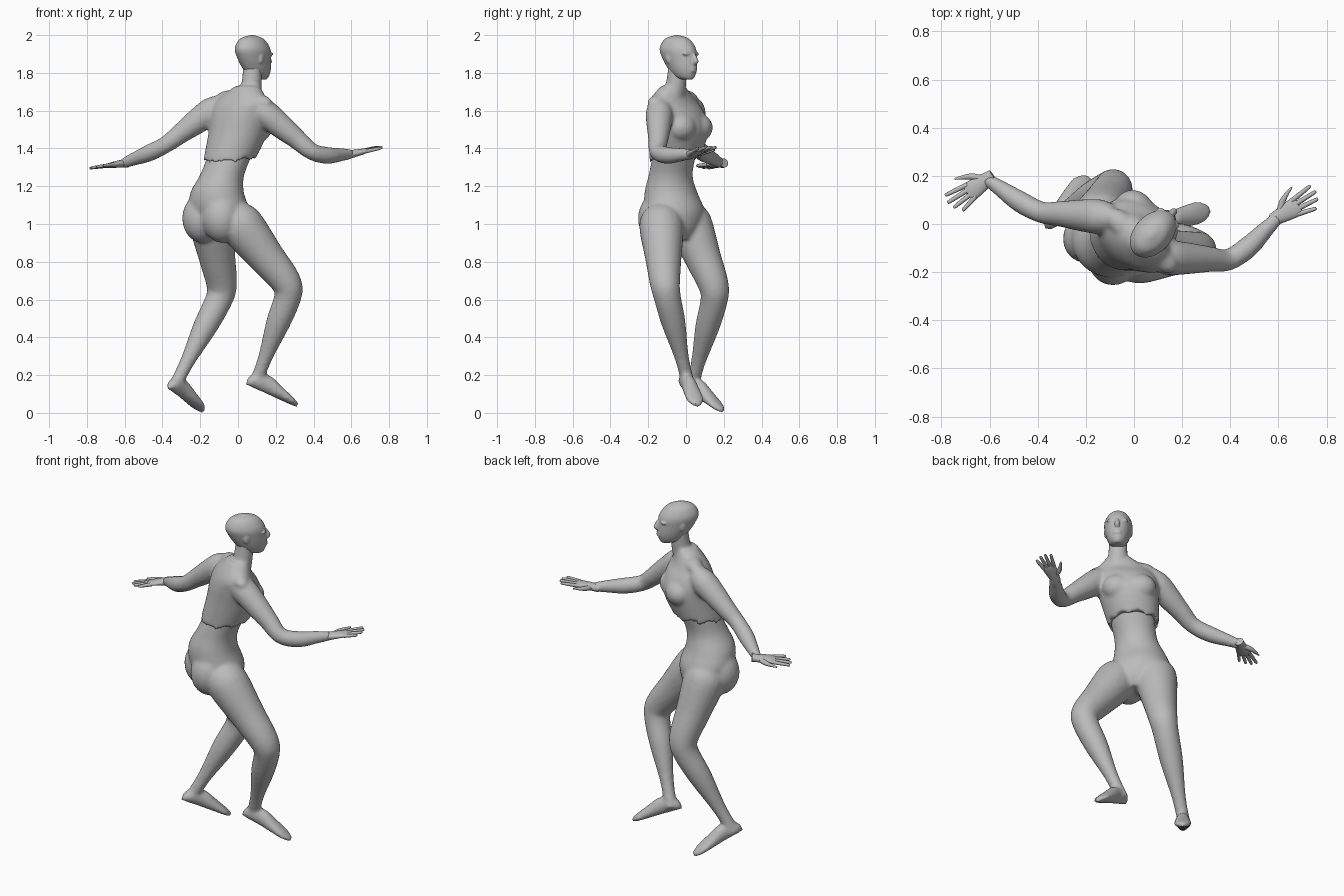
import bpy
import bmesh
import math
from mathutils import Vector, Matrix

if "Cube" in bpy.data.objects:
    bpy.data.objects.remove(bpy.data.objects["Cube"], do_unlink=True)

# one plain grey for the whole figure
colour = (0.5, 0.5, 0.5, 1)
grey = bpy.data.materials.new("plain grey")
grey.use_nodes = True
grey.diffuse_color = colour
grey.node_tree.nodes["Principled BSDF"].inputs["Base Color"].default_value = colour

# directions of the twisted body and the turned head
UP = Vector((0, 0, 1))
RIGHT = Vector((0.76, -0.65, 0)).normalized()
FRONT = UP.cross(RIGHT)
FACE = Vector((0.68, 0.73, 0)).normalized()
FACE_RIGHT = FACE.cross(UP)


def finish(name, bm):
    bmesh.ops.recalc_face_normals(bm, faces=bm.faces)
    mesh = bpy.data.meshes.new(name)
    bm.to_mesh(mesh)
    bm.free()
    mesh.materials.append(grey)
    obj = bpy.data.objects.new(name, mesh)
    bpy.context.collection.objects.link(obj)
    bpy.ops.object.select_all(action="DESELECT")
    obj.select_set(True)
    bpy.context.view_layer.objects.active = obj
    bpy.ops.object.shade_smooth_by_angle(angle=math.radians(50))
    return obj


def fuse(name, parts, voxel, softness):
    """Join overlapping parts and melt them into one skin."""
    bpy.ops.object.select_all(action="DESELECT")
    for part in parts:
        part.select_set(True)
    bpy.context.view_layer.objects.active = parts[0]
    bpy.ops.object.join()
    parts[0].name = name
    skin = parts[0].modifiers.new("skin", "REMESH")
    skin.mode = "VOXEL"
    skin.voxel_size = voxel
    skin.use_smooth_shade = True
    soften = parts[0].modifiers.new("soften", "SMOOTH")
    soften.iterations = softness


def smooth_rows(rows, steps=4):
    """Curve through all rows, blending centres and radii alike."""
    result = []
    last = len(rows) - 1
    for i in range(last):
        before, start, end, after = (rows[max(0, min(last, i + k))] for k in (-1, 0, 1, 2))
        for k in range(steps):
            t = k / steps
            result.append(start.lerp(end, t * t * (3 - 2 * t)) + (end - before) * t * (1 - t) ** 2 / 2
                          - (after - start) * t * t * (1 - t) / 2)
    return result + [rows[-1]]


def loft(name, rows, side, axis=None, sides=20):
    """Skin elliptical rings given as (centre, side radius, depth radius)."""
    rows = smooth_rows([Vector((*centre, wide, deep)) for centre, wide, deep in rows])
    centres = [Vector(row[:3]) for row in rows]
    bm = bmesh.new()
    rings = []
    for i, (centre, row) in enumerate(zip(centres, rows)):
        ahead = centres[min(i + 1, len(rows) - 1)]
        behind = centres[max(i - 1, 0)]
        along = axis or (ahead - behind).normalized()
        u = (side - along * side.dot(along)).normalized() * row[3]
        v = along.cross(u).normalized() * row[4]
        angles = [math.tau * k / sides for k in range(sides)]
        rings.append([bm.verts.new(centre + u * math.cos(a) + v * math.sin(a)) for a in angles])
    for low, high in zip(rings, rings[1:]):
        for k in range(sides):
            bm.faces.new((low[k - 1], low[k], high[k], high[k - 1]))
    bm.faces.new(rings[0])
    bm.faces.new(rings[-1])
    return finish(name, bm)


def blob(name, centre, radii, right, front):
    """Ellipsoid measured along the right, front and up directions."""
    turn = Matrix((right, front, UP)).transposed().to_4x4()
    bm = bmesh.new()
    bmesh.ops.create_uvsphere(bm, u_segments=20, v_segments=12, radius=1,
                              matrix=Matrix.Translation(centre) @ turn @ Matrix.Diagonal((*radii, 1)))
    return finish(name, bm)


def limb(name, joints, profile, side):
    """Round limb through three joints; profile gives (place, radius), the middle joint at 1."""
    first, middle, last = map(Vector, joints)
    rows = []
    for place, radius in profile:
        if place < 1:
            centre = first + (middle - first) * place
        else:
            centre = middle + (last - middle) * (place - 1)
        rows.append((centre, radius, radius))
    return loft(name, rows, side)


def foot(name, heel, toe):
    """Half width and half height vary along a straight sole."""
    heel, toe = Vector(heel), Vector(toe)
    along = (toe - heel).normalized()
    across = along.cross(UP).normalized()
    lift = across.cross(along)
    return loft(name, [(heel.lerp(toe, t) + lift * high, wide, high) for t, wide, high in (
        (0, 0.018, 0.02), (0.1, 0.034, 0.04), (0.35, 0.038, 0.048), (0.6, 0.046, 0.035),
        (0.85, 0.047, 0.021), (1, 0.02, 0.012))], across, along)


# torso: hips and belly, then a rib cage that overhangs the waist
hips = loft("hips_and_belly", [
    ((-0.06, -0.04, 0.92), 0.06, 0.07), ((-0.08, -0.05, 0.98), 0.14, 0.12),
    ((-0.1, -0.06, 1.07), 0.17, 0.15), ((-0.11, -0.08, 1.17), 0.145, 0.135),
    ((-0.08, -0.08, 1.27), 0.118, 0.113), ((-0.02, -0.05, 1.42), 0.13, 0.11)], RIGHT, UP, 28)
rib_cage = loft("rib_cage", [
    ((-0.05, -0.06, 1.33), 0.138, 0.13), ((0, -0.04, 1.48), 0.163, 0.148),
    ((0.01, -0.05, 1.58), 0.175, 0.13), ((0.02, -0.07, 1.65), 0.16, 0.095),
    ((0.05, -0.07, 1.73), 0.07, 0.06)], RIGHT, UP, 36)
lower_edge = min(vert.co.z for vert in rib_cage.data.vertices) + 0.001
for vert in rib_cage.data.vertices:     # ragged lower edge, higher in front
    if vert.co.z < lower_edge:
        vert.co.z += 0.2 * FRONT.dot(vert.co) + 0.015 * (vert.index % 4)

CHEST = Vector((0, -0.04, 1.51))
PELVIS = Vector((-0.1, -0.06, 1.03))
NAPE = Vector((0.03, -0.07, 1.65))
upper, lower = [rib_cage], [hips]
for word, s in (("left", -1), ("right", 1)):
    upper.append(blob(word + "_breast", CHEST + FRONT * 0.08 + RIGHT * s * 0.065,
                      (0.085, 0.075, 0.075), RIGHT, FRONT))
    upper.append(blob(word + "_shoulder_muscle", NAPE + RIGHT * s * 0.08 - UP * s * 0.01,
                      (0.11, 0.055, 0.05), RIGHT, FRONT))
    lower.append(blob(word + "_buttock", PELVIS - FRONT * 0.055 + RIGHT * s * 0.07,
                      (0.105, 0.11, 0.13), RIGHT, FRONT))

# arms from shoulder to wrist, legs from hip to ankle
LEFT_WRIST = Vector((-0.61, 0.185, 1.32))
RIGHT_WRIST = Vector((0.6, 0.03, 1.37))
arm = ((-0.2, 0.05), (0, 0.072), (0.3, 0.066), (0.6, 0.054), (0.9, 0.045),
       (1.3, 0.045), (1.7, 0.035), (2, 0.026))
leg = ((-0.2, 0.09), (0, 0.118), (0.5, 0.097), (0.9, 0.081), (1.1, 0.072),
       (1.4, 0.064), (1.8, 0.038), (2.1, 0.036))
upper.append(limb("left_arm", ((-0.14, 0.03, 1.6), (-0.41, 0.05, 1.4), LEFT_WRIST), arm, UP))
upper.append(limb("right_arm", ((0.14, -0.14, 1.59), (0.42, -0.15, 1.36), RIGHT_WRIST), arm, UP))
lower.append(limb("left_leg", ((-0.14, 0.02, 1), (-0.08, 0.16, 0.64), (-0.32, 0.04, 0.17)), leg, RIGHT))
lower.append(limb("right_leg", ((0.02, -0.13, 0.99), (0.28, -0.11, 0.66), (0.11, 0, 0.2)), leg, RIGHT))
lower.append(foot("right_foot", (0.04, -0.02, 0.15), (0.31, 0.06, 0.03)))
lower.append(foot("left_foot", (-0.37, -0.02, 0.13), (-0.19, 0.19, 0)))

# neck and head
SKULL = Vector((0.08, -0.04, 1.88))
upper.append(loft("neck", [((0.05, -0.08, 1.66), 0.08, 0.075), ((0.07, -0.055, 1.73), 0.055, 0.055),
                           (SKULL, 0.05, 0.05)], RIGHT, UP))


def on_head(out, across, height):
    return SKULL + FACE * out + FACE_RIGHT * across + UP * height


head = [loft("skull", [(on_head(out, 0, height), wide, wide * 1.43) for out, height, wide in (
    (0.065, -0.116, 0.02), (0.045, -0.1, 0.043), (0.03, -0.06, 0.061), (0.008, 0, 0.074),
    (-0.005, 0.05, 0.077), (-0.01, 0.1, 0.052), (-0.01, 0.12, 0.008))], FACE_RIGHT, UP, 28)]
head.append(loft("nose", [(on_head(0.11, 0, 0.02), 0.008, 0.01), (on_head(0.125, 0, -0.02), 0.015, 0.015),
                          (on_head(0.11, 0, -0.04), 0.01, 0.01)], FACE_RIGHT, UP))
for word, drop in (("upper", 0.055), ("lower", 0.068)):
    head.append(blob(word + "_lip", on_head(0.11, 0, -drop), (0.024, 0.012, 0.008), FACE_RIGHT, FACE))
for word, s in (("left", -1), ("right", 1)):
    head.append(blob(word + "_brow", on_head(0.09, s * 0.032, 0.02), (0.028, 0.016, 0.01), FACE_RIGHT, FACE))
    head.append(blob(word + "_ear", on_head(-0.01, s * 0.07, 0), (0.009, 0.018, 0.03), FACE_RIGHT, FACE))

fuse("head", head, 0.005, 4)
fuse("chest_and_arms", upper, 0.01, 6)
fuse("hips_and_legs", lower, 0.01, 8)


def hand(word, wrist, along, thumb_way):
    """Flat palm with four spread fingers and a thumb."""
    along = Vector(along).normalized()
    way = Vector(thumb_way)
    way = (way - along * way.dot(along)).normalized()

    def at(forward, sideways):
        return wrist + along * forward + way * sideways

    loft(word + "_palm", [(at(-0.03, 0), 0.026, 0.024), (at(0.07, 0), 0.04, 0.015),
                          (at(0.1, 0), 0.034, 0.009)], way, along)
    for i, finger in enumerate(("index", "middle", "ring", "little")):
        spread = 0.03 - 0.02 * i
        reach = 0.19 - 0.008 * (i - 1) ** 2
        loft(f"{word}_{finger}_finger", [
            (at(0.08, spread), 0.011, 0.011), (at(reach - 0.01, spread * 1.5), 0.008, 0.008),
            (at(reach, spread * 1.55), 0.003, 0.003)], way, None, 10)
    loft(word + "_thumb", [(at(0.01, 0.01), 0.014, 0.014), (at(0.05, 0.05), 0.013, 0.013),
                           (at(0.11, 0.08), 0.004, 0.004)], UP, None, 10)


hand("left", LEFT_WRIST, (-0.78, -0.55, -0.1), (-0.5, 0.8, -0.1))
hand("right", RIGHT_WRIST, (0.85, 0.48, 0.2), (-0.45, 0.85, 0))
